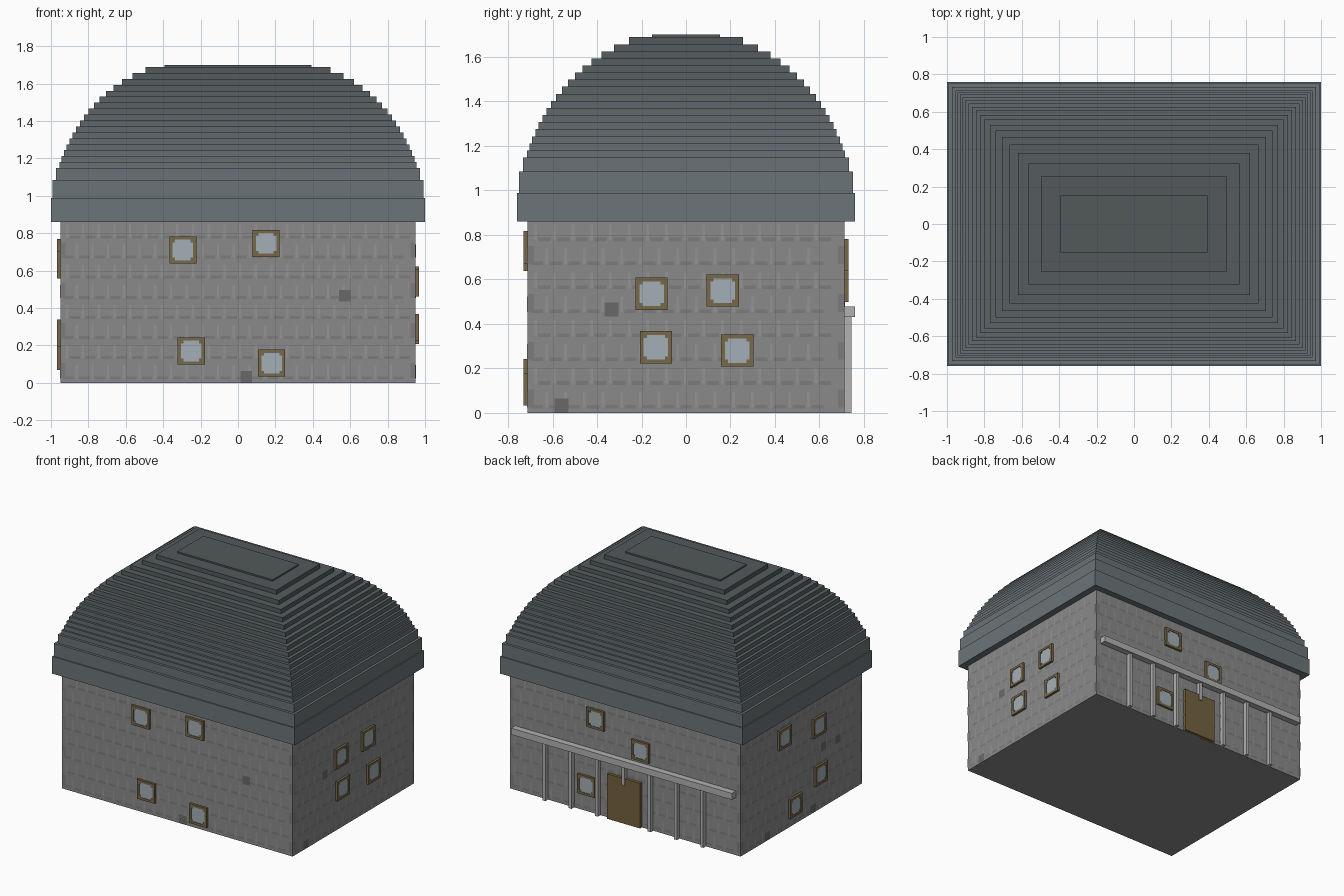
import bpy, bmesh, math
from mathutils import Matrix, Vector

if "Cube" in bpy.data.objects:
    bpy.data.objects.remove(bpy.data.objects["Cube"])

W, D, H = 0.95, 0.713, 0.86   # wall half width, half depth, height


def material(name, hexcode):
    def lin(c):
        return c / 12.92 if c <= 0.04045 else ((c + 0.055) / 1.055) ** 2.4
    m = bpy.data.materials.new(name)
    m.diffuse_color = [lin(int(hexcode[i:i + 2], 16) / 255) for i in (0, 2, 4)] + [1]
    m.use_nodes = True
    m.node_tree.nodes["Principled BSDF"].inputs["Base Color"].default_value = m.diffuse_color
    return m


STONE = material("stone", "8a8a8a")
DARK = material("dark_stone", "7c7c7c")
LIGHT = material("light_joint", "949494")
PATCH = material("patch_stone", "696969")
WOOD = material("window_wood", "77684a")
GLASS = material("glass", "a2afb6")
DOOR = material("door_wood", "75623f")
TRIM = material("pale_trim", "b2b2b2")


def boxes(name, parts, mat, matrix=Matrix()):
    """One object from boxes given as (x0, x1, y0, y1, z0, z1)."""
    bm = bmesh.new()
    for x0, x1, y0, y1, z0, z1 in parts:
        centre = Vector((x0 + x1, y0 + y1, z0 + z1)) / 2
        size = (x1 - x0, y1 - y0, z1 - z0, 1)
        bmesh.ops.create_cube(bm, size=1, matrix=matrix @ Matrix.Translation(centre) @ Matrix.Diagonal(size))
    me = bpy.data.meshes.new(name)
    bm.to_mesh(me)
    bm.free()
    me.materials.append(mat)
    ob = bpy.data.objects.new(name, me)
    bpy.context.collection.objects.link(ob)
    return ob


def tiles(name, rects, mat, matrix, lift):
    """Flat coloured rectangles (u, v, width, height) just above a wall."""
    bm = bmesh.new()
    for u, v, w, h in rects:
        corners = [(u - w / 2, v - h / 2), (u + w / 2, v - h / 2),
                   (u + w / 2, v + h / 2), (u - w / 2, v + h / 2)]
        bm.faces.new([bm.verts.new(matrix @ Vector((a, -lift, b))) for a, b in corners])
    me = bpy.data.meshes.new(name)
    bm.to_mesh(me)
    bm.free()
    me.materials.append(mat)
    bpy.context.collection.objects.link(bpy.data.objects.new(name, me))


# Stone body
boxes("walls", [(-W, W, -D, D, 0, H)], STONE)


def masonry(side, matrix, half, patches):
    rows, pitch = 8, 0.084
    rh = H / rows
    dark, light = [], []
    for r in range(rows):
        n = int(2 * half / pitch)
        for i in range(n):
            u = -half + (i + 0.4 + 0.4 * (r % 2)) * pitch
            if u + 0.04 < half:
                dark.append((u + 0.01, (r + 0.25) * rh, 0.055, 0.016))
                light.append((u - 0.03, (r + 0.55) * rh, 0.012, 0.07))
    # corner quoins
    for r in range(0, rows, 2):
        for s in (-1, 1):
            dark.append((s * (half - 0.015), (r + 0.6) * rh, 0.028, 0.08))
    tiles(side + "_brick_shadows", dark, DARK, matrix, 0.001)
    tiles(side + "_brick_joints", light, LIGHT, matrix, 0.001)
    tiles(side + "_patch_stones", [(u, v, 0.062, 0.062) for u, v in patches], PATCH, matrix, 0.002)


def windows(side, matrix, centres):
    a, b, c = 0.0725, 0.055, 0.041   # outer, inner, notch half sizes
    frame, glass = [], []
    for u, v in centres:
        for s in (-1, 1):
            lo, hi = sorted((s * a, s * b))
            frame.append((u - a, u + a, -0.017, 0, v + lo, v + hi))
            frame.append((u + lo, u + hi, -0.017, 0, v - b, v + b))
            lo, hi = sorted((s * b, s * c))
            for t in (-1, 1):
                p, q = sorted((t * b, t * c))
                frame.append((u + lo, u + hi, -0.016, 0, v + p, v + q))
        glass.append((u - b, u + b, -0.013, 0, v - b, v + b))
    boxes(side + "_window_frames", frame, WOOD, matrix)
    boxes(side + "_window_panes", glass, GLASS, matrix)


# Per side: turn, wall distance, half length, window centres, patch stones
sides = {
    "front": (0, D, W, [(-.295, .71), (.15, .745), (-.25, .17), (.18, .105)],
              [(.57, .465), (.045, .033)]),
    "right": (90, W, D, [(-.155, .535), (.165, .55), (-.135, .295), (.23, .28)],
              [(-.335, .465), (-.56, .033)]),
    "back": (180, D, W, [(-.24, .71), (.13, .57), (-.315, .195)], []),
    "left": (-90, W, D, [(-.205, .695), (.20, .63), (.22, .265), (-.08, .14)],
             [(.26, .45), (.43, .44), (.14, .033), (-.4, .033)]),
}
for side, (turn, dist, half, wins, patches) in sides.items():
    m = Matrix.Rotation(math.radians(turn), 4, 'Z') @ Matrix.Translation((0, -dist, 0))
    masonry(side, m, half, patches)
    windows(side, m, wins)

# Stepped dome roof: each tier follows an ellipse, same inset on both axes
levels = [0.86, 0.988, 1.085] + [1.148 + i * 0.0318 for i in range(18)] + [1.70]
for i, (z0, z1) in enumerate(zip(levels, levels[1:])):
    s = 0 if i == 0 else (z0 - 0.86) / 0.846
    hy = 0.76 * math.sqrt(1 - s * s)
    hx = hy + 0.24
    t = i / (len(levels) - 2)
    shade = "".join("%02x" % round(p + (q - p) * t) for p, q in ((108, 82), (117, 88), (121, 90)))
    boxes("roof_tier_%02d" % (i + 1), [(-hx, hx, -hy, hy, z0, z1)], material("slate_%02d" % i, shade))

# Back door and the beam carried on slim posts
boxes("back_door", [(-.135, .135, D - .01, .735, 0, .335)], DOOR)
boxes("porch_beam", [(-.91, .91, D - .005, .76, .43, .478)], TRIM)
posts = [(k * .217 - .012, k * .217 + .012, D - .005, .744, 0 if k else .29, .43)
         for k in range(-3, 4)]
boxes("porch_posts", posts, TRIM)
